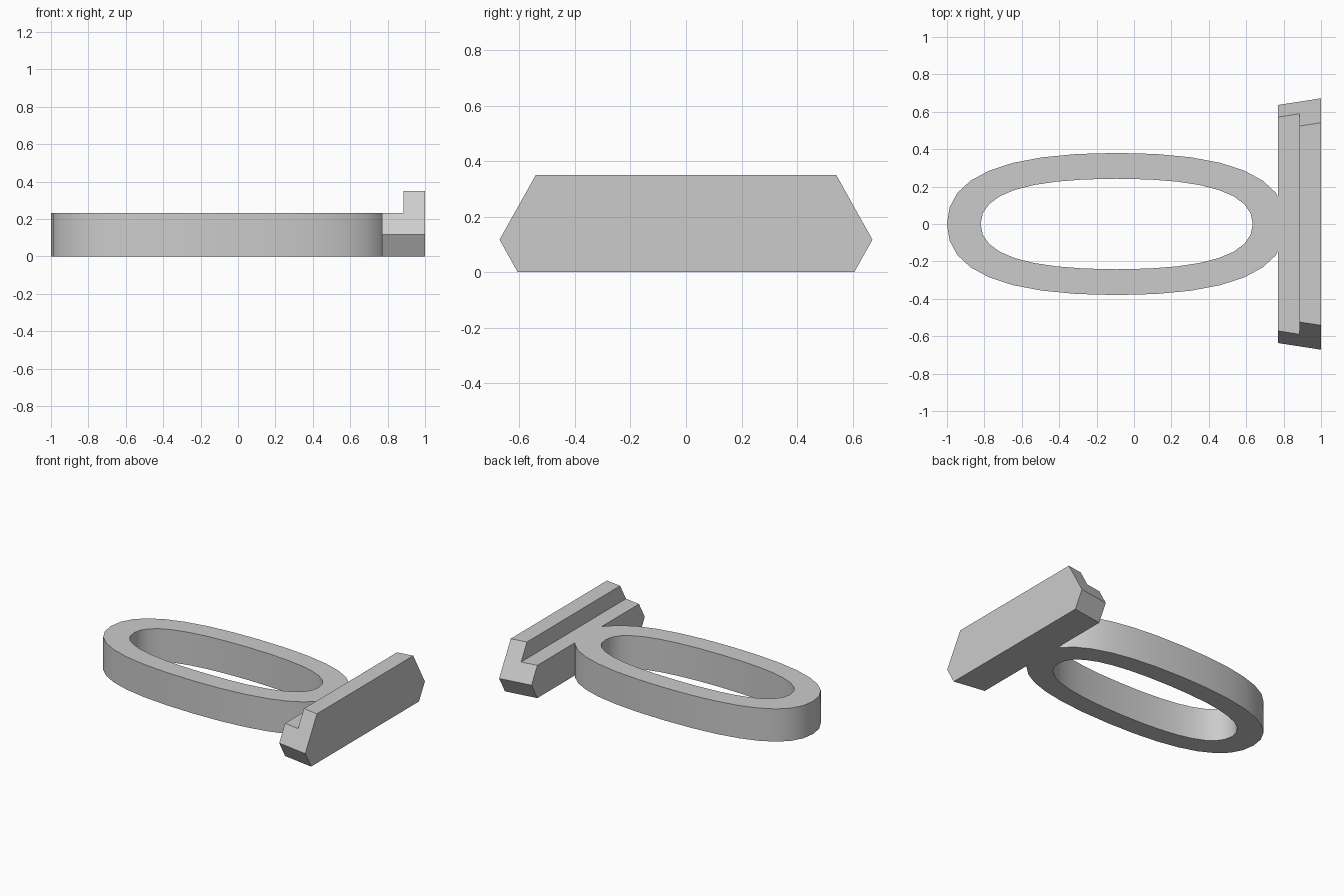
import bpy
import bmesh
import math

cube = bpy.data.objects.get("Cube")
if cube:
    bpy.data.objects.remove(cube, do_unlink=True)

GREY = (0.6, 0.6, 0.6, 1.0)
grey = bpy.data.materials.new("plain_grey")
grey.use_nodes = True
grey.diffuse_color = GREY
grey.node_tree.nodes["Principled BSDF"].inputs["Base Color"].default_value = GREY

BAR_BACK, BAR_STEP, BAR_FACE = 0.77, 0.885, 1.0
RIM_Z, TOP_Z, RIDGE_Z = 0.117, 0.233, 0.35


def finish(name, bm):
    bmesh.ops.recalc_face_normals(bm, faces=bm.faces)
    mesh = bpy.data.meshes.new(name)
    bm.to_mesh(mesh)
    bm.free()
    mesh.materials.append(grey)
    obj = bpy.data.objects.new(name, mesh)
    bpy.context.collection.objects.link(obj)
    return obj


def oval(length, width, steps=8, handle=0.67):
    """Full oval made of four mirrored Bezier quarters."""
    def ease(t):
        return 3 * t * (1 - t) ** 2 * handle + 3 * t * t * (1 - t) + t ** 3
    quarter = [(ease(1 - i / steps), ease(i / steps)) for i in range(steps)]
    points = []
    for turn in range(4):
        for a, b in quarter:
            for _ in range(turn):
                a, b = -b, a
            points.append((a * length - 0.0925, b * width))
    return points


# Oval ring handle, trimmed flush where it meets the bar
bm = bmesh.new()
loops = [[bm.verts.new((x, y, z)) for x, y in oval(l, w)]
         for l, w, z in ((0.9075, 0.38, 0), (0.9075, 0.38, TOP_Z),
                         (0.7275, 0.242, TOP_Z), (0.7275, 0.242, 0))]
for k in range(4):
    a, b = loops[k], loops[(k + 1) % 4]
    for i in range(len(a)):
        j = (i + 1) % len(a)
        bm.faces.new((a[i], a[j], b[j], b[i]))
bmesh.ops.bisect_plane(bm, geom=bm.verts[:] + bm.edges[:] + bm.faces[:],
                       plane_co=(BAR_BACK, 0, 0), plane_no=(1, 0, 0),
                       clear_outer=True)
ring = finish("ring_handle", bm)
bpy.context.view_layer.objects.active = ring
ring.select_set(True)
bpy.ops.object.shade_smooth_by_angle(angle=math.radians(30))

# Stepped cross bar with bevelled, slightly splayed ends
lower = [(BAR_BACK, 0), (BAR_FACE, 0), (BAR_FACE, RIM_Z), (BAR_BACK, RIM_Z)]
upper = [(BAR_BACK, RIM_Z), (BAR_FACE, RIM_Z), (BAR_FACE, RIDGE_Z),
         (BAR_STEP, RIDGE_Z), (BAR_STEP, TOP_Z), (BAR_BACK, TOP_Z)]
outline = lower[:3] + upper[2:] + lower[3:]


def end_y(x, z):
    return 0.672 - 0.155 * (BAR_FACE - x) - 0.56 * abs(z - RIM_Z)


bm = bmesh.new()
ends = [{p: bm.verts.new((p[0], side * end_y(*p), p[1])) for p in outline}
        for side in (-1, 1)]
for end in ends:
    for section in (lower, upper):
        bm.faces.new([end[p] for p in section])
for p, q in zip(outline, outline[1:] + outline[:1]):
    bm.faces.new((ends[0][p], ends[0][q], ends[1][q], ends[1][p]))
finish("cross_bar", bm)
